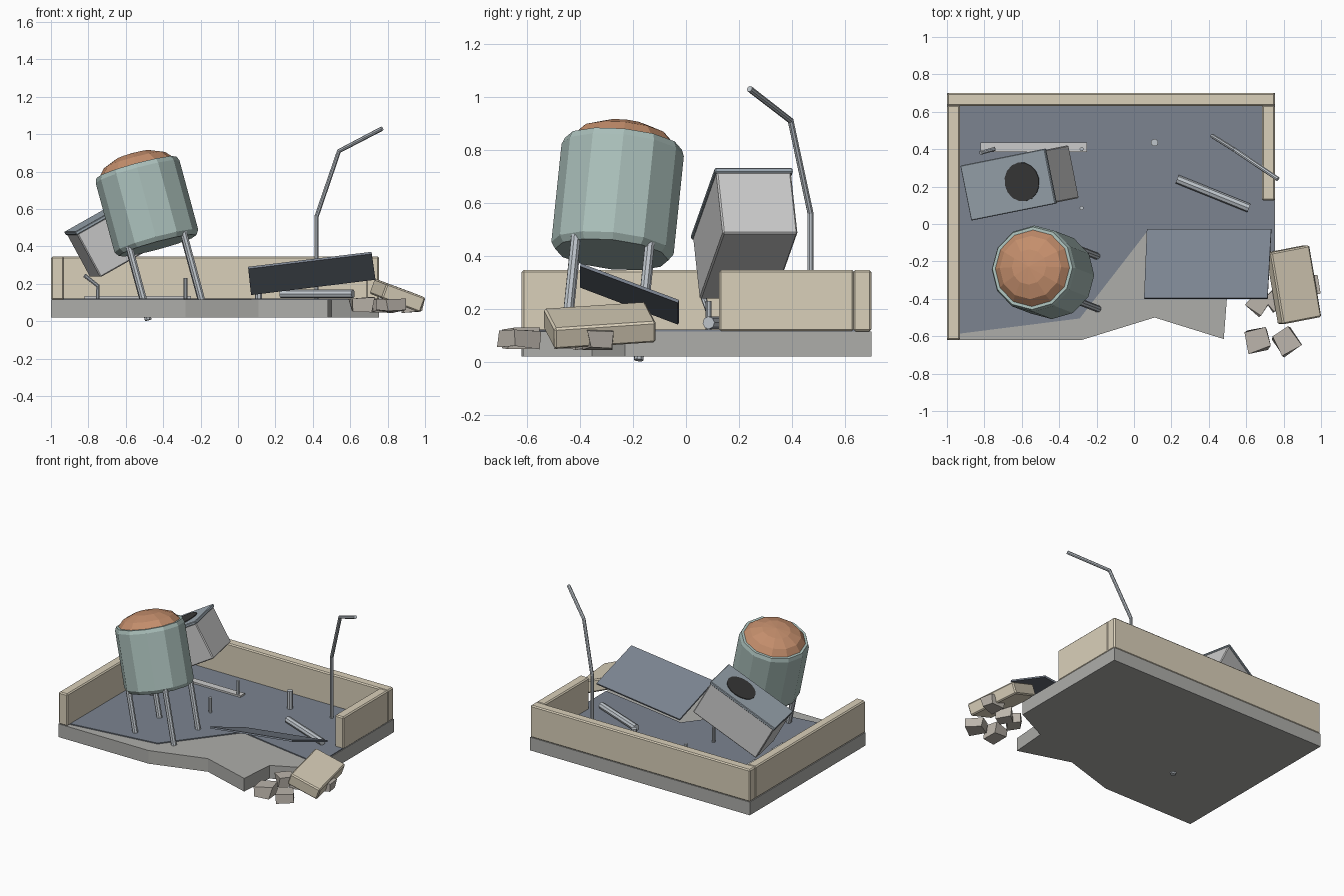
import bpy, bmesh, random
from math import pi, cos, sin
from mathutils import Vector, Matrix

if "Cube" in bpy.data.objects:
    bpy.data.objects.remove(bpy.data.objects["Cube"])

random.seed(4)


def mat(name, r, g, b):
    m = bpy.data.materials.new(name)
    m.diffuse_color = (r, g, b, 1)
    m.use_nodes = True
    m.node_tree.nodes["Principled BSDF"].inputs["Base Color"].default_value = m.diffuse_color
    return m


CONCRETE = mat("concrete", 0.42, 0.42, 0.40)
FELT = mat("roof_felt", 0.20, 0.23, 0.28)
TAN = mat("tan_wall", 0.70, 0.63, 0.49)
GREEN = mat("tank_green", 0.40, 0.52, 0.49)
RUST = mat("rust", 0.55, 0.27, 0.15)
STEEL = mat("steel", 0.52, 0.56, 0.60)
BLUE = mat("lid_blue", 0.33, 0.39, 0.44)
LIGHT = mat("casing_grey", 0.62, 0.62, 0.62)
BLACK = mat("fan_black", 0.04, 0.04, 0.04)
STONE = mat("rubble_stone", 0.50, 0.46, 0.41)


def finish(name, bm, material, matrix=None):
    if matrix is not None:
        bm.transform(matrix)
    bmesh.ops.recalc_face_normals(bm, faces=bm.faces[:])
    me = bpy.data.meshes.new(name)
    bm.to_mesh(me)
    bm.free()
    ob = bpy.data.objects.new(name, me)
    me.materials.append(material)
    bpy.context.collection.objects.link(ob)
    return ob


def box(name, size, centre, material, matrix=None, bevel=0):
    bm = bmesh.new()
    bmesh.ops.create_cube(bm, size=1)
    bm.transform(Matrix.Translation(centre) @ Matrix.Diagonal((*size, 1)))
    if bevel:
        bmesh.ops.bevel(bm, geom=bm.edges[:], offset=bevel, segments=1, affect='EDGES')
    return finish(name, bm, material, matrix)


def prism(name, outline, z0, z1, material):
    bm = bmesh.new()
    face = bm.faces.new([bm.verts.new((x, y, z0)) for x, y in outline])
    out = bmesh.ops.extrude_face_region(bm, geom=[face])
    for v in out["geom"]:
        if isinstance(v, bmesh.types.BMVert):
            v.co.z = z1
    return finish(name, bm, material)


def lathe(name, profile, sides, material, matrix=None):
    # spins (radius, height) points around z and caps the ends
    bm = bmesh.new()
    rings = [[bm.verts.new((r * cos(2 * pi * i / sides), r * sin(2 * pi * i / sides), z))
              for i in range(sides)] for r, z in profile]
    for a, b in zip(rings, rings[1:]):
        for i in range(sides):
            j = (i + 1) % sides
            bm.faces.new((a[i], a[j], b[j], b[i]))
    bm.faces.new(rings[0])
    bm.faces.new(rings[-1])
    bmesh.ops.remove_doubles(bm, verts=bm.verts[:], dist=0.0005)
    return finish(name, bm, material, matrix)


def pipe(name, points, r, material=STEEL, sides=8):
    # tube through a short path with mitred bends
    pts = [Vector(p) for p in points]
    bm = bmesh.new()
    rings = []
    for k, p in enumerate(pts):
        d = (pts[min(k + 1, len(pts) - 1)] - pts[max(k - 1, 0)]).normalized()
        u = d.cross(Vector((0.3, 0.95, 0.05))).normalized()
        v = d.cross(u)
        rings.append([bm.verts.new(p + r * (u * cos(2 * pi * i / sides) + v * sin(2 * pi * i / sides)))
                      for i in range(sides)])
    for a, b in zip(rings, rings[1:]):
        for i in range(sides):
            j = (i + 1) % sides
            bm.faces.new((a[i], a[j], b[j], b[i]))
    bm.faces.new(rings[0])
    bm.faces.new(rings[-1])
    return finish(name, bm, material)


# broken roof slab and torn felt
prism("roof_slab", [(-1, -0.62), (-0.28, -0.62), (0.11, -0.5), (0.48, -0.615), (0.5, -0.355),
                    (0.755, -0.23), (0.755, 0.7), (-1, 0.7)], 0.02, 0.115, CONCRETE)
prism("roof_felt", [(-0.94, -0.587), (-0.29, -0.505), (0.07, -0.04), (0.4, -0.1), (0.75, -0.16),
                    (0.75, 0.64), (-0.94, 0.64)], 0.112, 0.122, FELT)

# parapet walls
box("back_wall", (1.755, 0.07, 0.232), (-0.1225, 0.665, 0.23), TAN, bevel=0.008)
box("left_wall", (0.07, 1.255, 0.232), (-0.965, 0.0075, 0.23), TAN, bevel=0.008)
box("right_wall", (0.07, 0.51, 0.232), (0.72, 0.38, 0.23), TAN, bevel=0.008)

# lifted sheet of felt
bm = bmesh.new()
bm.faces.new([bm.verts.new(p) for p in ((0.055, -0.4, 0.28), (0.715, -0.4, 0.36),
                                        (0.735, -0.03, 0.222), (0.07, -0.03, 0.14))])
sheet = finish("lifted_felt", bm, FELT)
sol = sheet.modifiers.new("thickness", 'SOLIDIFY')
sol.thickness = 0.012

# leaning water tank
axis = Vector((-0.26, 0.10, 0.96)).normalized()
tank = Matrix.Translation((-0.43, -0.28, 0.405)) @ axis.to_track_quat('Z', 'Y').to_matrix().to_4x4()
tilt = Matrix.Translation((-0.43, -0.28, 0.405)) @ \
    Vector((0, 0, 1)).rotation_difference(axis).to_matrix().to_4x4()
lathe("tank_body", [(0.215, 0), (0.232, 0.025), (0.232, 0.41), (0.222, 0.435), (0.205, 0.435)],
      12, GREEN, tilt)
lathe("tank_dome", [(0.21, 0.43), (0.17, 0.475), (0.095, 0.505), (0.0, 0.515)], 12, RUST, tilt)
for sx in (-1, 1):
    for sy in (-1, 1):
        leg = [tilt @ Vector((sx * 0.15, sy * 0.14, z)) for z in (0.02, -0.36)]
        pipe("tank_leg", leg, 0.019)

# toppled cooling unit
unit = Matrix.Translation((-0.675, 0.21, 0.605)) @ Matrix.Rotation(pi * 11.3 / 180, 4, 'Z') \
    @ Matrix.Rotation(-pi * 29 / 180, 4, 'Y')
box("unit_casing", (0.515, 0.288, 0.265), (0, 0, -0.1475), LIGHT, unit, 0.006)
box("unit_lid", (0.527, 0.3, 0.02), (0, 0, -0.01), BLUE, unit, 0.004)
lathe("unit_fan", [(0.105, -0.01), (0.105, 0.005)], 16, BLACK,
      unit @ Matrix.Translation((0.09, 0, 0)))

# remains of the unit's stand
box("stand_rail", (0.57, 0.05, 0.014), (-0.535, 0.41, 0.127), LIGHT)
for y in (0.085, 0.4):
    pipe("bent_stand_leg", [(-0.75, y, 0.11), (-0.75, y, 0.19), (-0.82, y - 0.02, 0.245)], 0.011)
    pipe("stand_stub", [(-0.28, y, 0.11), (-0.28, y, 0.23)], 0.011)

# bent mast, vent stub and fallen pipe
pipe("bent_mast", [(0.42, 0.47, 0.11), (0.42, 0.47, 0.56), (0.54, 0.395, 0.91), (0.77, 0.24, 1.03)], 0.012)
pipe("vent_stub", [(0.11, 0.435, 0.11), (0.11, 0.435, 0.25)], 0.02)
pipe("fallen_pipe", [(0.23, 0.24, 0.147), (0.615, 0.085, 0.147)], 0.024)

# fallen piece of wall
chunk = Matrix.Translation((0.853, -0.325, 0.137)) @ Matrix.Rotation(pi * 11 / 180, 4, 'Z') \
    @ Matrix.Rotation(pi * 20 / 180, 4, 'Y') @ Matrix.Rotation(pi * 4 / 180, 4, 'X')
box("fallen_wall_piece", (0.225, 0.39, 0.085), (0, 0, 0), TAN, chunk, 0.008)

# rubble
for x, y, s, a in ((0.66, -0.62, 0.105, 0.2), (0.81, -0.63, 0.115, 0.5), (0.67, -0.42, 0.1, 0.9),
                   (0.93, -0.33, 0.1, 0.2), (0.76, -0.4, 0.09, 0.6)):
    bm = bmesh.new()
    bmesh.ops.create_cube(bm, size=1)
    for v in bm.verts:
        v.co += Vector([random.uniform(-0.13, 0.13) for _ in range(3)])
    finish("rubble", bm, STONE, Matrix.Translation((x, y, 0.088))
           @ Matrix.Rotation(a, 4, 'Z') @ Matrix.Diagonal((s, s, 0.07, 1)))
